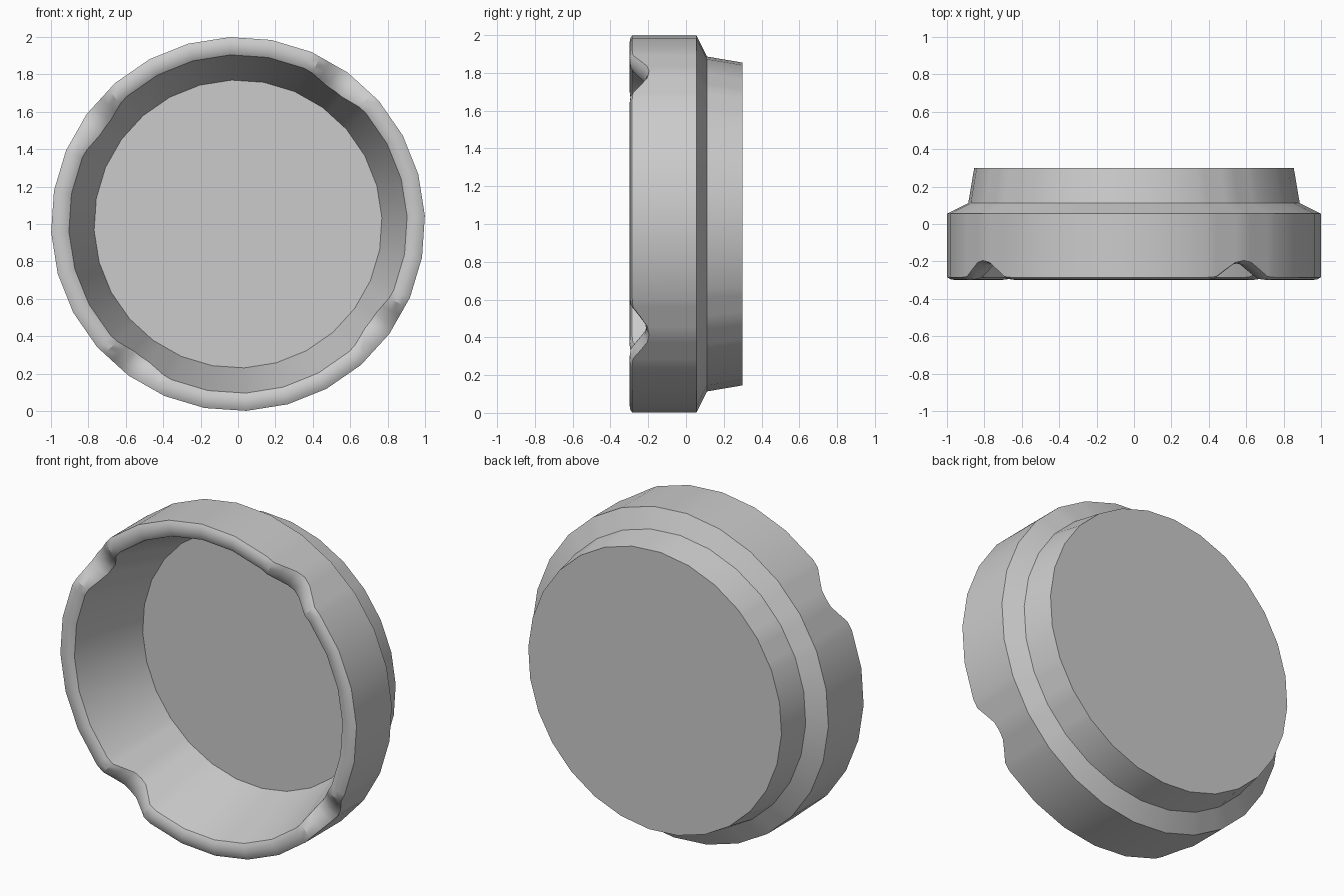
import bpy, bmesh, math

if "Cube" in bpy.data.objects:
    bpy.data.objects.remove(bpy.data.objects["Cube"])

SIDES = 28
STEP = 360 / SIDES
FIRST_NOTCH = 54            # degrees, four notches 90 degrees apart
FLOOR_Y, RIM_Y = 0.18, -0.285
# angle from notch centre -> how deep the rim dips there
DIPS = {0: 0.09, 3: 0.08, 6.5: 0.042, 9.8: 0.004}

# columns round the dish: regular polygon corners plus extra ones across each notch
columns = []
for q in range(4):
    quarter = [(s * a, d) for a, d in DIPS.items() for s in ((1, -1) if a else (1,))]
    quarter += [(k * STEP, 0) for k in range(-3, 4) if k]
    columns += [(FIRST_NOTCH + 90 * q + a, a, d) for a, d in sorted(quarter)]


def chord(angle):
    """Radius factor keeping in-between points on the polygon's flat sides."""
    half = STEP / 2
    return math.cos(math.radians(half)) / math.cos(math.radians(angle % STEP - half))


def inner_wall(y):
    return 0.905 - 0.135 * (y - RIM_Y) / (FLOOR_Y - RIM_Y)


def profile(dip):
    """Section from the back face, round the rim, down to the dish floor."""
    y = RIM_Y + dip
    r = inner_wall(y)
    w = 1 - r
    return [(0.855, 0.30), (0.887, 0.112), (1.0, 0.055),
            (1.0, y), (1 - 0.2 * w, y - 0.011), (1 - 0.5 * w, y - 0.015),
            (r + 0.2 * w, y - 0.011), (r, y), (0.77, FLOOR_Y)]


# round dish: sweep the section and close the back and floor
bm = bmesh.new()
rings = []
for angle, offset, dip in columns:
    f, t = chord(offset), math.radians(angle)
    rings.append([bm.verts.new((r * f * math.cos(t), y, 1 + r * f * math.sin(t)))
                  for r, y in profile(dip)])
for a, b in zip(rings, rings[1:] + rings[:1]):
    for i in range(len(a) - 1):
        bm.faces.new((a[i], a[i + 1], b[i + 1], b[i]))
bm.faces.new([c[0] for c in rings])
bm.faces.new([c[-1] for c in rings])
bmesh.ops.recalc_face_normals(bm, faces=bm.faces)

mesh = bpy.data.meshes.new("notched_dish")
bm.to_mesh(mesh)
bm.free()
dish = bpy.data.objects.new("notched_dish", mesh)
bpy.context.collection.objects.link(dish)
bpy.context.view_layer.objects.active = dish
dish.select_set(True)
bpy.ops.object.shade_smooth_by_angle(angle=math.radians(30))
